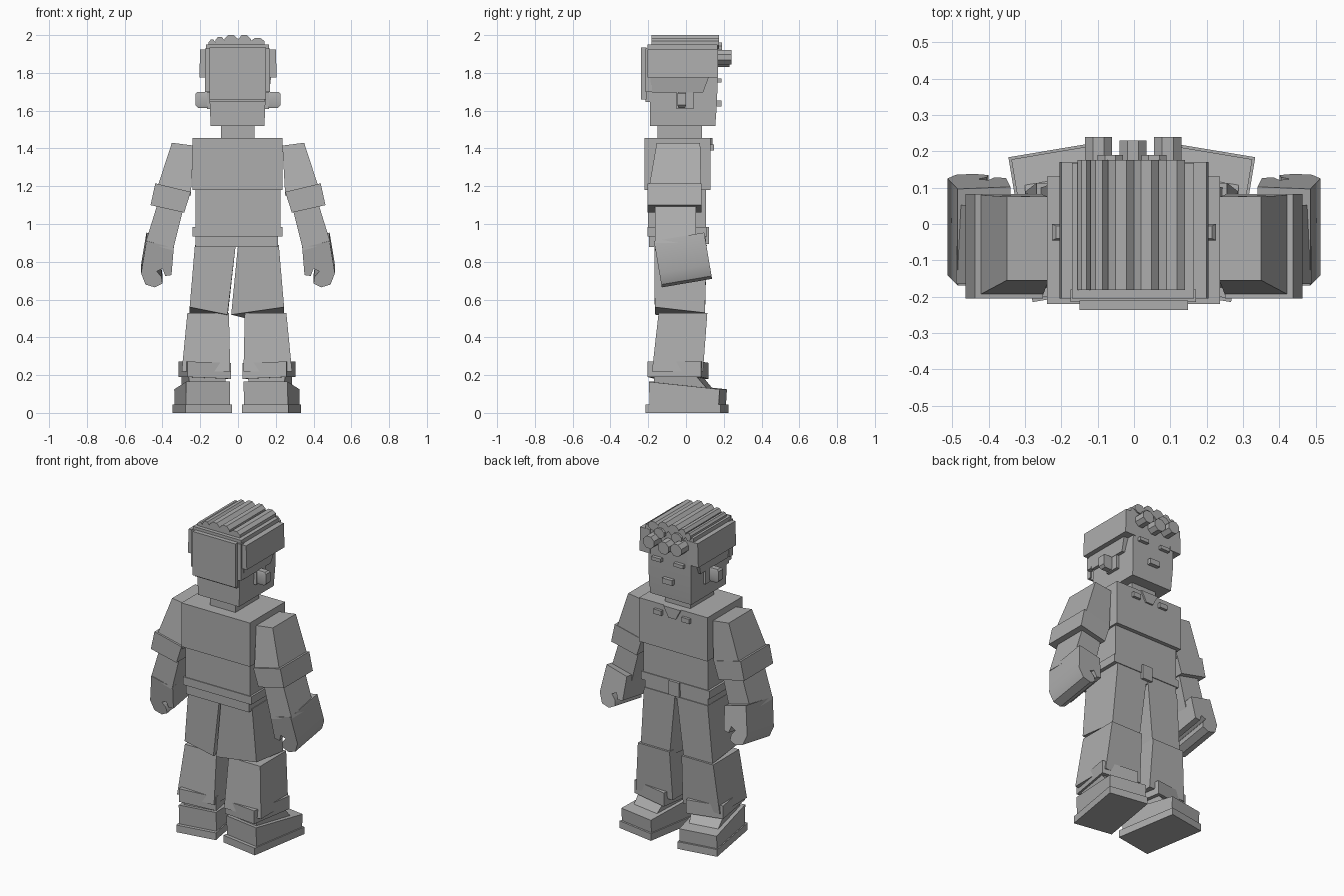
import bpy, bmesh, math
from mathutils import Vector, Matrix

if "Cube" in bpy.data.objects:
    bpy.data.objects.remove(bpy.data.objects["Cube"])

grey = bpy.data.materials.new("plain grey")
grey.diffuse_color = (0.42, 0.42, 0.42, 1)
grey.use_nodes = True
grey.node_tree.nodes["Principled BSDF"].inputs["Base Color"].default_value = grey.diffuse_color


def finish(name, bm):
    bmesh.ops.recalc_face_normals(bm, faces=bm.faces)
    me = bpy.data.meshes.new(name)
    bm.to_mesh(me)
    bm.free()
    ob = bpy.data.objects.new(name, me)
    bpy.context.collection.objects.link(ob)
    me.materials.append(grey)
    bpy.context.view_layer.objects.active = ob
    ob.select_set(True)
    bpy.ops.object.shade_smooth_by_angle(angle=math.radians(32))
    ob.select_set(False)
    return ob


def loft(name, rings):
    """Skin a stack of equal-length point rings and cap both ends."""
    bm = bmesh.new()
    vs = [[bm.verts.new(p) for p in r] for r in rings]
    n = len(vs[0])
    for a, b in zip(vs, vs[1:]):
        for i in range(n):
            j = (i + 1) % n
            bm.faces.new((a[i], a[j], b[j], b[i]))
    bm.faces.new(vs[0])
    bm.faces.new(vs[-1])
    return finish(name, bm)


def ring(x0, x1, y0, y1, z0, z1=None):
    """Rectangle whose height goes from z0 at x0 to z1 at x1."""
    z1 = z0 if z1 is None else z1
    return [(x0, y0, z0), (x1, y0, z1), (x1, y1, z1), (x0, y1, z0)]


def box(name, x0, x1, y0, y1, z0, z1):
    return loft(name, [ring(x0, x1, y0, y1, z0), ring(x0, x1, y0, y1, z1)])


def flip(rings, s):
    return [[(x * s, y, z) for x, y, z in r] for r in rings]


def rod(name, x0, x1, y0, y1, z0, z1, sides=8):
    """Faceted rod running along y."""
    cx, cz, rx, rz = (x0 + x1) / 2, (z0 + z1) / 2, (x1 - x0) / 2, (z1 - z0) / 2
    k = 1 / math.cos(math.pi / sides)
    ang = [2 * math.pi * (i + 0.5) / sides for i in range(sides)]
    return loft(name, [[(cx + rx * k * math.cos(a), y, cz + rz * k * math.sin(a))
                        for a in ang] for y in (y0, y1)])


# head and neck
loft("head", [ring(-.145, .14, -.19, .155, 1.52), ring(-.15, .145, -.19, .165, 1.65),
              ring(-.15, .145, -.19, .168, 1.93)])
box("neck", -.09, .087, -.15, .085, 1.43, 1.53)

# hair cap, back panel and side panels
box("hair_cap", -.17, .165, -.205, .168, 1.905, 1.95)
box("hair_back_lower", -.15, .14, -.215, -.18, 1.645, 1.72)
box("hair_back_middle", -.175, .17, -.215, -.18, 1.70, 1.93)
box("hair_back_panel", -.15, .148, -.237, -.21, 1.66, 1.935)
for s, side in ((-1, "left"), (1, "right")):
    loft(side + "_side_hair", flip([ring(.13, .165, -.18, .09, 1.695),
         ring(.13, .175, -.19, .12, 1.775)], s))
    loft(side + "_upper_hair", flip([ring(.13, .205, -.205, .17, 1.775),
         ring(.13, .2, -.205, .17, 1.925)], s))
    loft(side + "_sideburn", flip([ring(.13, .163, -.05, .04, 1.61),
         ring(.13, .163, -.05, .04, 1.70)], s))
    loft(side + "_ear", flip([ring(.14, .21, -.04, -.005, 1.615),
         ring(.14, .225, -.045, .0, 1.63), ring(.14, .225, -.045, .0, 1.69),
         ring(.14, .215, -.04, -.005, 1.70)], s))
    loft(side + "_eye", flip([ring(.045, .11, .15, .188, 1.748),
         ring(.045, .11, .15, .188, 1.77)], s))

# hair strands on top and fringe tufts
edges = (-.155, -.12, -.072, 0, .068, .14)
for i, (a, b) in enumerate(zip(edges, edges[1:])):
    drop = .015 * abs(i - 2.3)
    rod("hair_strand", a, b, -.182, .176, 1.93, 2.0 - max(0, drop - .01))
for a, b, y, z in ((-.135, -.06, .24, 1.845), (-.04, .035, .23, 1.83), (.055, .13, .24, 1.845)):
    rod("fringe_tuft", a, b, .15, y, z, z + .075)
for a, b in ((-.1, -.03), (.02, .09)):
    rod("upper_fringe", a, b, .14, .19, 1.90, 1.96)
box("mouth", -.035, .035, .15, .188, 1.622, 1.655)

# torso and belt
box("chest", -.24, .236, -.22, .13, 1.18, 1.455)
box("waist", -.226, .224, -.2, .105, .97, 1.19)
box("upper_belt", -.24, .236, -.205, .11, .935, .985)
box("lower_belt", -.226, .212, -.195, .105, .877, .935)
box("buckle", -.035, .035, .09, .122, .895, .985)
loft("collar_point", [ring(-.025, .025, .1, .14, 1.39), ring(-.06, .06, .1, .14, 1.455)])
for s in (-1, 1):
    loft("chest_button", flip([ring(.07, .125, .12, .147, 1.39),
         ring(.07, .125, .12, .147, 1.42)], s))

for s, side in ((-1, "left"), (1, "right")):
    # arm: sleeve, cuff, forearm
    loft(side + "_upper_arm", flip([ring(.25, .425, -.195, .08, 1.15, 1.2),
         ring(.235, .35, -.155, .075, 1.415, 1.43)], s))
    loft(side + "_sleeve_cuff", flip([ring(.285, .463, -.205, .083, 1.06, 1.1),
         ring(.25, .438, -.205, .083, 1.17, 1.215)], s))
    loft(side + "_forearm", flip([ring(.345, .49, -.165, .052, .86, .9),
         ring(.29, .425, -.165, .052, 1.08, 1.11)], s))
    # fist: hooked profile swept from back to front with a lean
    prof = [(.34, .875), (.485, .91), (.513, .74), (.49, .68), (.44, .665),
            (.40, .685), (.405, .72), (.43, .75), (.40, .765), (.385, .725), (.352, .73)]
    lean = [[(x, y + (.9 - z) * .17, z + (y + .165) * .17) for x, z in prof]
            for y in (-.168, .098)]
    loft(side + "_hand", flip(lean, s))

    # leg: thigh and shin
    off = -.006
    inner = -.03 if s > 0 else .05
    thigh = [[(inner, -.165, .52), (.25, -.165, .56), (.25, .1, .53), (.05, .1, .5)],
             ring(.006, .222, -.168, .11, .89)]
    shin = [ring(.035, .292, -.18, .09, .22), ring(.042, .262, -.145, .113, .53)]
    for name, rings in (("_thigh", thigh), ("_shin", shin)):
        loft(side + name, [[(x * s + off, y, z) for x, y, z in r] for r in rings])

    # turned-out foot, built straight and then rotated
    turn = Matrix.Translation((.183, .005, 0)) @ Matrix.Rotation(math.radians(-9.5), 4, "Z")

    def foot(name, rings):
        out = []
        for r in rings:
            pts = [turn @ Vector(p) for p in r]
            out.append([(p.x * s + off, p.y, p.z) for p in pts])
        loft(side + name, out)

    foot("_sole", [ring(-.125, .125, -.202, .202, 0), ring(-.125, .125, -.202, .202, .045)])
    foot("_shoe", [ring(-.118, .118, -.18, .19, .045),
                   [(-.118, -.185, .165), (.118, -.185, .165), (.118, .195, .125), (-.118, .195, .125)]])
    foot("_tongue", [ring(-.09, .09, -.16, .13, .12), ring(-.1, .1, -.16, .07, .19)])
    foot("_trouser_cuff", [ring(-.123, .112, -.193, .095, .18, .19),
                           ring(-.123, .112, -.193, .095, .265, .272)])
